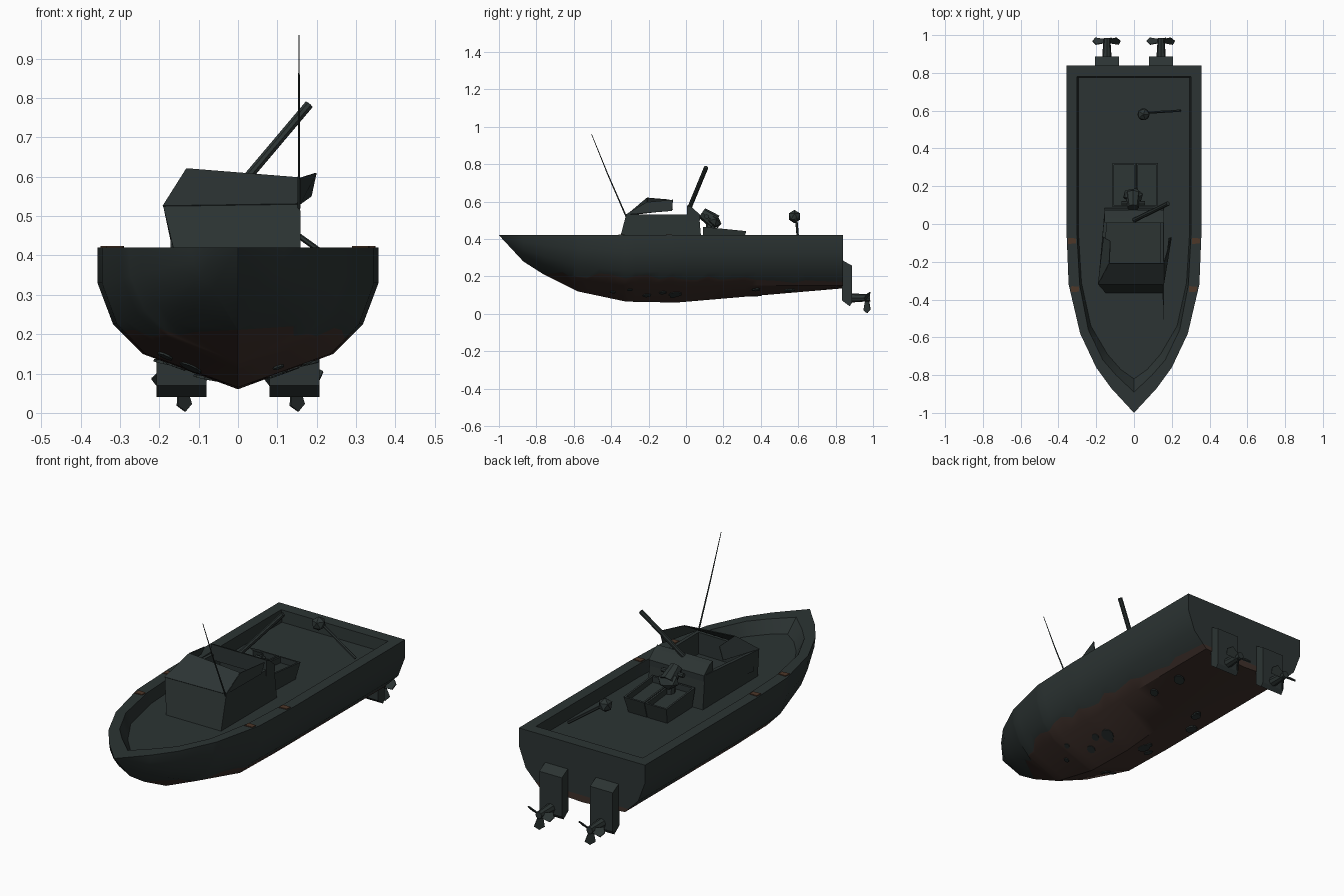
import bpy, bmesh, math, random
from mathutils import Vector
from mathutils.bvhtree import BVHTree

if "Cube" in bpy.data.objects:
    bpy.data.objects.remove(bpy.data.objects["Cube"])

random.seed(4)


def material(name, rgb):
    m = bpy.data.materials.new(name)
    m.diffuse_color = (*rgb, 1)
    m.use_nodes = True
    m.node_tree.nodes["Principled BSDF"].inputs["Base Color"].default_value = m.diffuse_color
    return m


SLATE = material("slate_paint", (0.025, 0.034, 0.033))
BROWN = material("brown_bottom_paint", (0.050, 0.030, 0.024))
RUST = material("rust", (0.075, 0.038, 0.022))


def finish(name, bm, *mats):
    me = bpy.data.meshes.new(name)
    bm.to_mesh(me)
    bm.free()
    ob = bpy.data.objects.new(name, me)
    bpy.context.collection.objects.link(ob)
    for m in mats:
        me.materials.append(m)
    return ob


def block(name, bottom, top, well=None, mat=SLATE):
    """Solid between two matching loops, optionally with a sunken top."""
    bm = bmesh.new()
    b = [bm.verts.new(p) for p in bottom]
    t = [bm.verts.new(p) for p in top]
    n = len(b)
    bm.faces.new(b)
    cap = bm.faces.new(t)
    for i in range(n):
        bm.faces.new((b[i], b[(i + 1) % n], t[(i + 1) % n], t[i]))
    bmesh.ops.recalc_face_normals(bm, faces=bm.faces)
    if well:
        inset, depth = well
        bmesh.ops.inset_region(bm, faces=[cap], thickness=inset)
        inner = bmesh.ops.extrude_face_region(bm, geom=[cap])
        bmesh.ops.delete(bm, geom=[cap], context='FACES_ONLY')
        vs = [v for v in inner['geom'] if isinstance(v, bmesh.types.BMVert)]
        bmesh.ops.translate(bm, verts=vs, vec=(0, 0, -depth))
        bmesh.ops.recalc_face_normals(bm, faces=bm.faces)
    return finish(name, bm, mat)


def prism(name, yz, x0, x1):
    return block(name, [(x0, y, z) for y, z in yz], [(x1, y, z) for y, z in yz])


def plate(name, pts, thick=0.008, mat=SLATE):
    bm = bmesh.new()
    bm.faces.new([bm.verts.new(p) for p in pts])
    ob = finish(name, bm, mat)
    s = ob.modifiers.new("thickness", 'SOLIDIFY')
    s.thickness, s.offset = thick, 0
    return ob


def rod(name, a, b, r1, r2=None, sides=8):
    a, b = Vector(a), Vector(b)
    bm = bmesh.new()
    bmesh.ops.create_cone(bm, cap_ends=True, segments=sides, radius1=r1,
                          radius2=r1 if r2 is None else r2, depth=(b - a).length)
    ob = finish(name, bm, SLATE)
    ob.location = (a + b) / 2
    ob.rotation_euler = (b - a).to_track_quat('Z', 'Y').to_euler()
    return ob


def ball(name, loc, r, scale=(1, 1, 1), rot=(0, 0, 0)):
    bm = bmesh.new()
    bmesh.ops.create_icosphere(bm, subdivisions=1, radius=r)
    ob = finish(name, bm, SLATE)
    ob.location, ob.scale, ob.rotation_euler = loc, scale, rot


# Hull: half loft of outer skin, rim, well wall and floor, then mirrored
TOP, FLOOR = 0.42, 0.36
# y, half width, keel height, fullness, chine height
stations = [(-1, 0, .42, 0, .42), (-.87, .12, .28, .2, .28), (-.76, .20, .21, .4, .21),
            (-.58, .285, .12, .75, .12), (-.32, .346, .065, 1, .06), (-.05, .357, .06, 1, .06),
            (.84, .357, .136, 1, .06)]
rim = [(0, -.89), (.095, -.80), (.165, -.72), (.242, -.56), (.288, -.32), (.302, -.05), (.302, .78)]
well = [(0, -.82), (.07, -.77), (.14, -.69), (.228, -.54), (.278, -.31), (.294, -.05), (.294, .775)]
bm = bmesh.new()
rows = []
for (y, w, k, f, c), (rx, ry), (fx, fy) in zip(stations, rim, well):
    pts = [(0, y, k)]
    for full, lean, h in ((.68, .50, .25), (.89, .76, .46), (1, .94, .75), (1, 1, 1)):
        pts.append((w * (lean + (full - lean) * f), y, c + (TOP - c) * h))
    pts += [(rx, ry, TOP), (fx, fy, FLOOR), (0, fy, FLOOR)]
    rows.append([bm.verts.new(p) for p in pts])
for r0, r1 in zip(rows, rows[1:]):
    for i in range(7):
        bm.faces.new((r0[i], r0[i + 1], r1[i + 1], r1[i]))
aft = rows[-1]
mid_out, mid_in = bm.verts.new((0, .84, TOP)), bm.verts.new((0, .78, TOP))
bm.faces.new(aft[:5] + [mid_out])
bm.faces.new((aft[4], mid_out, mid_in, aft[5]))
bm.faces.new((aft[5], mid_in, aft[7], aft[6]))


def cut(co, no):
    bmesh.ops.bisect_plane(bm, geom=bm.verts[:] + bm.edges[:] + bm.faces[:], plane_co=co, plane_no=no)


bmesh.ops.mirror(bm, geom=bm.verts[:] + bm.edges[:] + bm.faces[:], axis='X', merge_dist=0.0005)
bmesh.ops.remove_doubles(bm, verts=bm.verts, dist=0.0005)
bmesh.ops.dissolve_degenerate(bm, edges=bm.edges, dist=0.0005)
bmesh.ops.recalc_face_normals(bm, faces=bm.faces)
tree = BVHTree.FromBMesh(bm)

# Ragged paint line: slice the hull, then shift waterline points along the skin
for i in range(22):
    cut((0, -.66 + i * .065, 0), (0, 1, 0))
cut((0, 0, .192), (0, .025, 1))
for v in bm.verts:
    if abs(v.co.z - .192 + .025 * v.co.y) < .0005 and v.co.y < .8 and abs(v.co.x) > .05:
        side = math.copysign(1, v.co.x)
        z = v.co.z + random.uniform(-.014, .014)
        hit = tree.ray_cast(Vector((side, v.co.y, z)), Vector((-side, 0, 0)))[0]
        if hit:
            v.co = hit
bmesh.ops.recalc_face_normals(bm, faces=bm.faces)
for f in bm.faces:
    c = f.calc_center_median()
    if c.z < .192 - .025 * c.y:
        f.material_index = 1
hull = finish("hull", bm, SLATE, BROWN)
bpy.context.view_layer.objects.active = hull
hull.select_set(True)
bpy.ops.object.shade_smooth_by_angle(angle=math.radians(32))

# Bare patches on the bottom paint
for i in range(16):
    x, y = (-1) ** i * random.uniform(.06, .19), random.uniform(-.4, .6)
    hit, nor, _, _ = tree.ray_cast(Vector((x, y, -1)), Vector((0, 0, 1)))
    u = nor.orthogonal().normalized()
    v = nor.cross(u)
    r = random.uniform(.015, .04)
    plate("bare_patch", [hit + r * (u * math.cos(a) + v * math.sin(a) * .8)
                         for a in (j * math.tau / 9 for j in range(9))], .007)

# Rust patches on the gunwale
for x, y in ((-.328, -.09), (-.312, -.345), (.328, -.09), (.312, -.345)):
    plate("gunwale_rust", [(x - .022, y - .016, TOP), (x + .02, y - .013, TOP),
                           (x + .022, y + .014, TOP), (x - .02, y + .016, TOP)], .008, RUST)

# Cabin with sunken cockpit, and dashboard wedge
block("cabin", [(-.15, -.365, FLOOR), (.16, -.365, FLOOR), (.16, .085, FLOOR), (-.155, .085, FLOOR)],
      [(-.19, -.32, .525), (.158, -.32, .53), (.155, .07, .53), (-.155, .07, .53)], (.025, .11))
prism("dashboard", [(.005, .5), (.005, .58), (.03, .57), (.075, .53), (.075, .5)], -.155, .158)

# Bent windscreen with side wings
A, B = (-.19, -.32, .525), (.157, -.32, .53)
C, D = (.157, -.207, .597), (-.13, -.207, .62)
plate("windscreen", [A, B, C, D], .004)
plate("windscreen_left_wing", [A, D, (-.125, -.09, .61), (-.16, -.07, .555)], .004)
plate("windscreen_right_wing", [B, C, (.198, -.07, .61), (.185, -.075, .55)], .004)

# Leaning pole and whip antenna
rod("leaning_pole", (.0, .02, .57), (.18, .108, .783), .012)
rod("antenna_lower", (.155, -.32, .52), (.155, -.42, .75), .004, .003, 6)
rod("antenna_upper", (.155, -.42, .75), (.155, -.505, .96), .003, .0015, 6)

# Twin open seats behind the cabin
for x0, x1 in ((-.115, .008), (.012, .128)):
    block("seat_box", [(x0 * .85, .09, FLOOR), (x1 * .85, .09, FLOOR), (x1 * .9, .30, FLOOR), (x0 * .9, .30, FLOOR)],
          [(x0, .09, .465), (x1, .09, .465), (x1, .322, .442), (x0, .322, .442)], (.013, .03))

# Lumpy motor drum on a pedestal
rod("drum_pedestal", (-.005, .14, FLOOR), (-.005, .13, .5), .025)
rod("drum", (-.005, .085, .54), (-.005, .155, .49), .03, .042)
ball("drum_cap", (-.005, .15, .495), .045, (1.3, 1, .75), (-.7, 0, 0))
rod("drum_handle", (-.065, .11, .52), (.058, .11, .52), .012)

# Fallen lamp on a leaning post
rod("lamp_post", (.245, .60, .385), (.05, .588, .525), .007, sides=6)
ball("lamp", (.05, .58, .52), .036)

# Twin drives with three-bladed propellers
for s in (-1, 1):
    x = s * .1435
    prism("drive_leg", [(.835, .287), (.888, .257), (.888, .06), (.875, .04), (.835, .07)], x - .064, x + .064)
    rod("propeller_shaft", (x, .88, .085), (x, .985, .085), .025, .018)
    for k in (270, 12, 168):
        a = math.radians(k) + .12
        d, t = Vector((math.cos(a), 0, math.sin(a))), Vector((-math.sin(a), 0, math.cos(a)))
        c, y = Vector((x, .968, .08)), Vector((0, 1, 0))
        plate("propeller_blade", [c + d * .015 - t * .01 - y * .01, c + d * .06 - t * .018 - y * .018,
                                  c + d * .077, c + d * .06 + t * .018 + y * .018,
                                  c + d * .015 + t * .01 + y * .01], .005)
